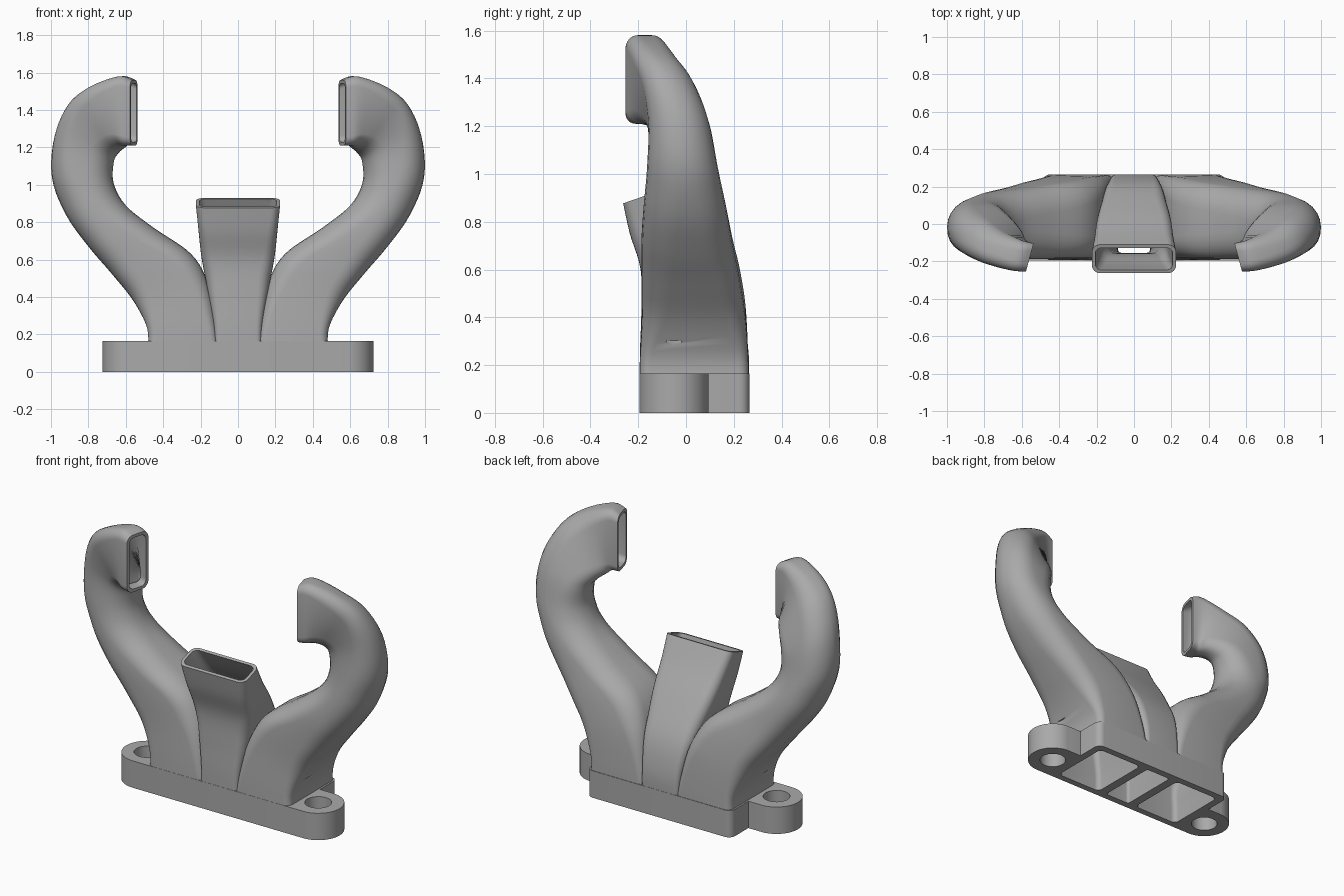
import bpy, bmesh, math
from mathutils import Vector

if "Cube" in bpy.data.objects:
    bpy.data.objects.remove(bpy.data.objects["Cube"], do_unlink=True)

grey = bpy.data.materials.new("plain grey")
grey.use_nodes = True
COLOUR = (0.4, 0.4, 0.4, 1)
grey.diffuse_color = COLOUR
grey.node_tree.nodes["Principled BSDF"].inputs["Base Color"].default_value = COLOUR


def make_object(name, bm):
    bmesh.ops.recalc_face_normals(bm, faces=bm.faces)
    mesh = bpy.data.meshes.new(name)
    bm.to_mesh(mesh)
    bm.free()
    mesh.materials.append(grey)
    obj = bpy.data.objects.new(name, mesh)
    bpy.context.collection.objects.link(obj)
    return obj


def resample(rows, steps=5):
    """Catmull-Rom through the rows."""
    out = []
    last = len(rows) - 1
    for i in range(last):
        a, b, c, d = (rows[max(0, min(last, i + k))] for k in (-1, 0, 1, 2))
        for s in range(steps):
            t = s / steps
            out.append([q + t * (r - p + t * (2 * p - 5 * q + 4 * r - w + t * (3 * (q - r) + w - p))) / 2
                        for p, q, r, w in zip(a, b, c, d)])
    return out + [list(rows[-1])]


def ring(centre, u, v, hu, hv, roundness, arc=7):
    """Rounded rectangle spanned by the unit axes u and v."""
    r = min(hu, hv) * min(roundness, 0.97)
    pts = []
    for k, (su, sv) in enumerate(((1, 1), (-1, 1), (-1, -1), (1, -1))):
        for j in range(arc):
            a = math.pi / 2 * (k + j / (arc - 1))
            pts.append(centre + u * (su * (hu - r) + r * math.cos(a))
                       + v * (sv * (hv - r) + r * math.sin(a)))
    return pts


def loft(name, rings):
    bm = bmesh.new()
    loops = [[bm.verts.new(p) for p in pts] for pts in rings]
    n = len(loops[0])
    for a, b in zip(loops, loops[1:]):
        for i in range(n):
            bm.faces.new((a[i], a[(i + 1) % n], b[(i + 1) % n], b[i]))
    bm.faces.new(loops[0])
    bm.faces.new(loops[-1])
    return make_object(name, bm)


def side_section(row, wall, sign):
    ox, oz, ix, iz, y, depth, roundness, tilt = row
    outer, inner = Vector((sign * ox, y, oz)), Vector((sign * ix, y, iz))
    u = (outer - inner).normalized()
    v = Vector((-sign * tilt, math.sqrt(1 - tilt * tilt), 0))
    return ring((outer + inner) / 2, u, v, (outer - inner).length / 2 - wall, depth - wall, roundness)


def centre_section(row, wall, sign):
    fy, fz, by, bz, width, roundness = row
    front, back = Vector((0, fy, fz)), Vector((0, by, bz))
    v = (back - front).normalized()
    return ring((front + back) / 2, Vector((1, 0, 0)), v, width - wall, (back - front).length / 2 - wall, roundness)


def duct(name, rows, section, sign=1):
    """Returns the outer skin and the cutter for the hollow inside."""
    rows = resample(rows)
    count = len(rows) - 1
    outer = loft(name, [section(r, 0, sign) for r in rows])
    inside = [section(r, 0.04 - 0.022 * i / count, sign) for i, r in enumerate(rows)]
    foot = [Vector((p.x, p.y, -0.05)) for p in inside[0]]
    mouth = [q + (q - p).normalized() * 0.03 for p, q in zip(inside[-2], inside[-1])]
    hollow = loft(name + "_hollow", [foot] + inside + [mouth])
    hollow.hide_render = True
    return outer, hollow


def boolean(target, other, operation):
    mod = target.modifiers.new(operation, 'BOOLEAN')
    mod.operation, mod.object, mod.solver = operation, other, 'EXACT'
    bpy.context.view_layer.objects.active = target
    bpy.ops.object.modifier_apply(modifier=mod.name)
    bpy.data.objects.remove(other, do_unlink=True)


def cylinder(name, x, y, radius, low, high):
    bm = bmesh.new()
    bmesh.ops.create_cone(bm, cap_ends=True, segments=48, radius1=radius, radius2=radius, depth=high - low)
    bmesh.ops.translate(bm, verts=bm.verts, vec=(x, y, (low + high) / 2))
    return make_object(name, bm)


def slab(name, x, y, hx, hy, roundness, high):
    return loft(name, [ring(Vector((x, y, z)), Vector((1, 0, 0)), Vector((0, 1, 0)), hx, hy, roundness)
                       for z in (0, high)])


# Side duct: outer x z, inner x z, y, half depth, roundness, tilt
SIDE = [
    (.485, .1, .1, .1, .034, .229, .2, 0),
    (.485, .23, .12, .25, .034, .226, .25, 0),
    (.56, .38, .16, .47, .032, .217, .45, 0),
    (.68, .53, .25, .63, .02, .205, .6, 0),
    (.8, .67, .45, .77, .004, .19, .75, 0),
    (.92, .84, .6, .89, -.005, .172, .9, 0),
    (.995, 1.04, .665, 1.01, -.015, .148, .95, 0),
    (.98, 1.26, .665, 1.12, -.03, .128, .95, .1),
    (.9, 1.43, .645, 1.17, -.07, .113, .9, .3),
    (.78, 1.525, .615, 1.2, -.125, .098, .8, .4),
    (.63, 1.58, .6, 1.21, -.168, .085, .65, .3),
    (.557, 1.56, .557, 1.21, -.178, .078, .55, .26),
]
# Centre duct: front y z, back y z, half width, roundness
CENTRE = [
    (-.194, .1, .262, .1, .125, .2),
    (-.193, .25, .26, .27, .13, .25),
    (-.187, .42, .21, .46, .16, .35),
    (-.19, .6, .09, .65, .195, .45),
    (-.235, .75, -.03, .81, .212, .5),
    (-.263, .877, -.11, .93, .225, .55),
]

# Mounting flange with a lug and a screw hole at each end
body = slab("fan_duct_body", 0, .035, .49, .23, .18, .165)
boolean(body, slab("front_bar", 0, -.05, .58, .145, .02, .165), 'UNION')
for s in (-1, 1):
    boolean(body, cylinder("lug", s * .58, -.05, .145, 0, .165), 'UNION')

# Ducts fused onto the flange, then hollowed
parts = [duct("centre_duct", CENTRE, centre_section)]
parts += [duct("side_duct", SIDE, side_section, s) for s in (-1, 1)]
for outer, hollow in parts:
    boolean(body, outer, 'UNION')
for outer, hollow in parts:
    boolean(body, hollow, 'DIFFERENCE')
for s in (-1, 1):
    boolean(body, cylinder("screw_hole", s * .58, -.05, .075, -.1, .3), 'DIFFERENCE')

bpy.ops.object.select_all(action='DESELECT')
body.select_set(True)
bpy.context.view_layer.objects.active = body
bpy.ops.object.shade_smooth_by_angle(angle=math.radians(32))
